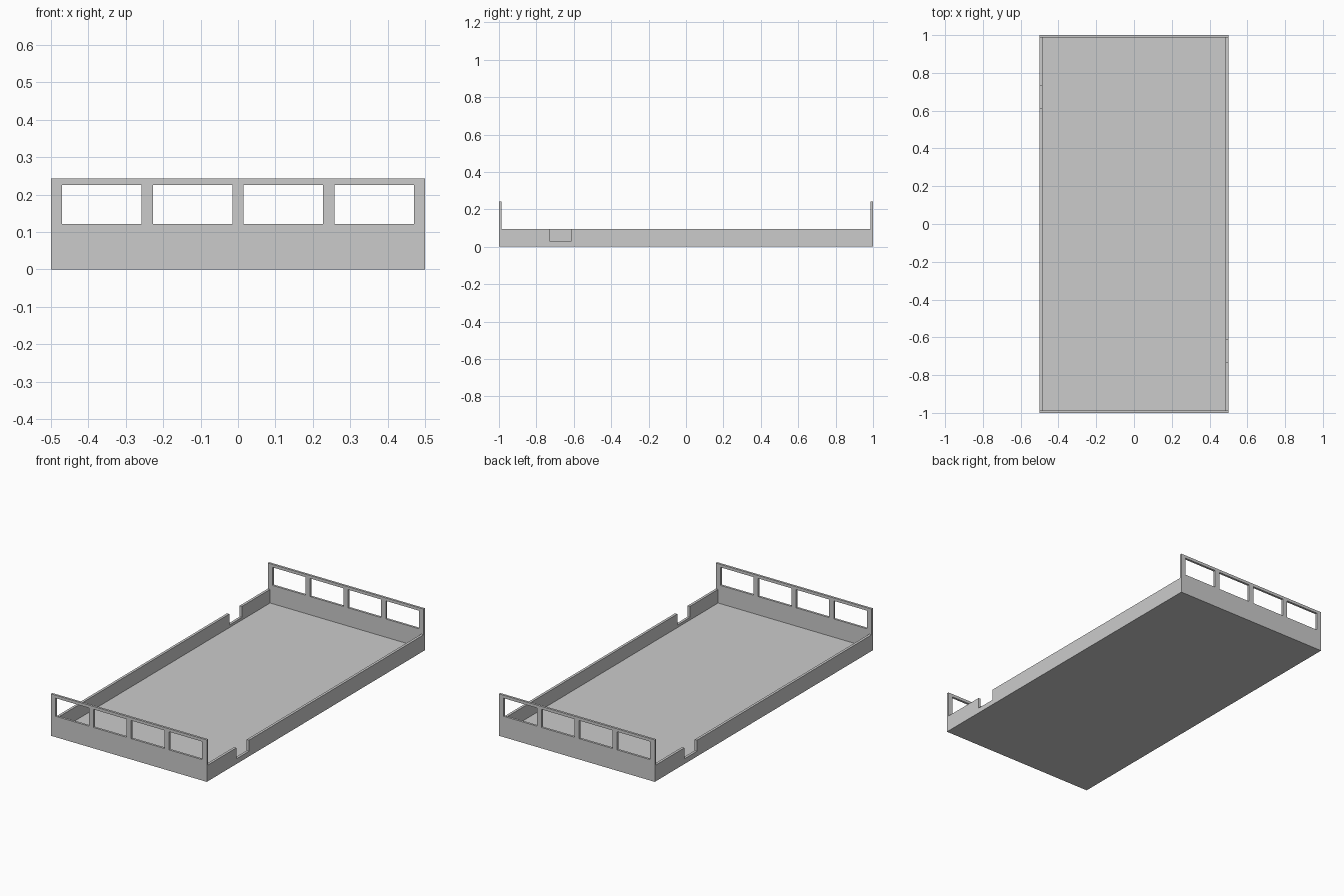
import bpy

if "Cube" in bpy.data.objects:
    bpy.data.objects.remove(bpy.data.objects["Cube"])

LENGTH, WIDTH, HEIGHT = 2.0, 1.0, 0.243
WALL, END, FLOOR = 0.015, 0.013, 0.015
SIDE_H = 0.094


def box(name, x, y, z):
    """Box from (min, max) ranges on each axis."""
    bpy.ops.mesh.primitive_cube_add(
        size=1, location=[(r[0] + r[1]) / 2 for r in (x, y, z)])
    ob = bpy.context.object
    ob.name = name
    ob.scale = [r[1] - r[0] for r in (x, y, z)]
    bpy.ops.object.transform_apply(location=True, rotation=False, scale=True)
    return ob


def cut(target, x, y, z):
    """Subtract a box and remove the cutter."""
    cutter = box("cutter", x, y, z)
    mod = target.modifiers.new("cut", 'BOOLEAN')
    mod.operation = 'DIFFERENCE'
    mod.solver = 'EXACT'
    mod.object = cutter
    bpy.context.view_layer.objects.active = target
    bpy.ops.object.modifier_apply(modifier=mod.name)
    bpy.data.objects.remove(cutter)


hx, hy = WIDTH / 2, LENGTH / 2
tray = box("tray", (-hx, hx), (-hy, hy), (0, HEIGHT))

# Lower the long sides, then hollow the interior
inner_y = (-hy + END, hy - END)
cut(tray, (-1, 1), inner_y, (SIDE_H, 1))
cut(tray, (-hx + WALL, hx - WALL), inner_y, (FLOOR, 1))

# Four window openings through both end panels
gap = 0.03
win = (WIDTH - 5 * gap) / 4
for i in range(4):
    x0 = -hx + gap + i * (win + gap)
    cut(tray, (x0, x0 + win), (-1.5, 1.5), (0.121, 0.226))

# One notch in each long side, diagonally opposite
for s in (1, -1):
    xs = sorted((s * (hx - 0.1), s * (hx + 0.1)))
    ys = sorted((-s * 0.73, -s * 0.613))
    cut(tray, xs, ys, (0.03, 0.2))
